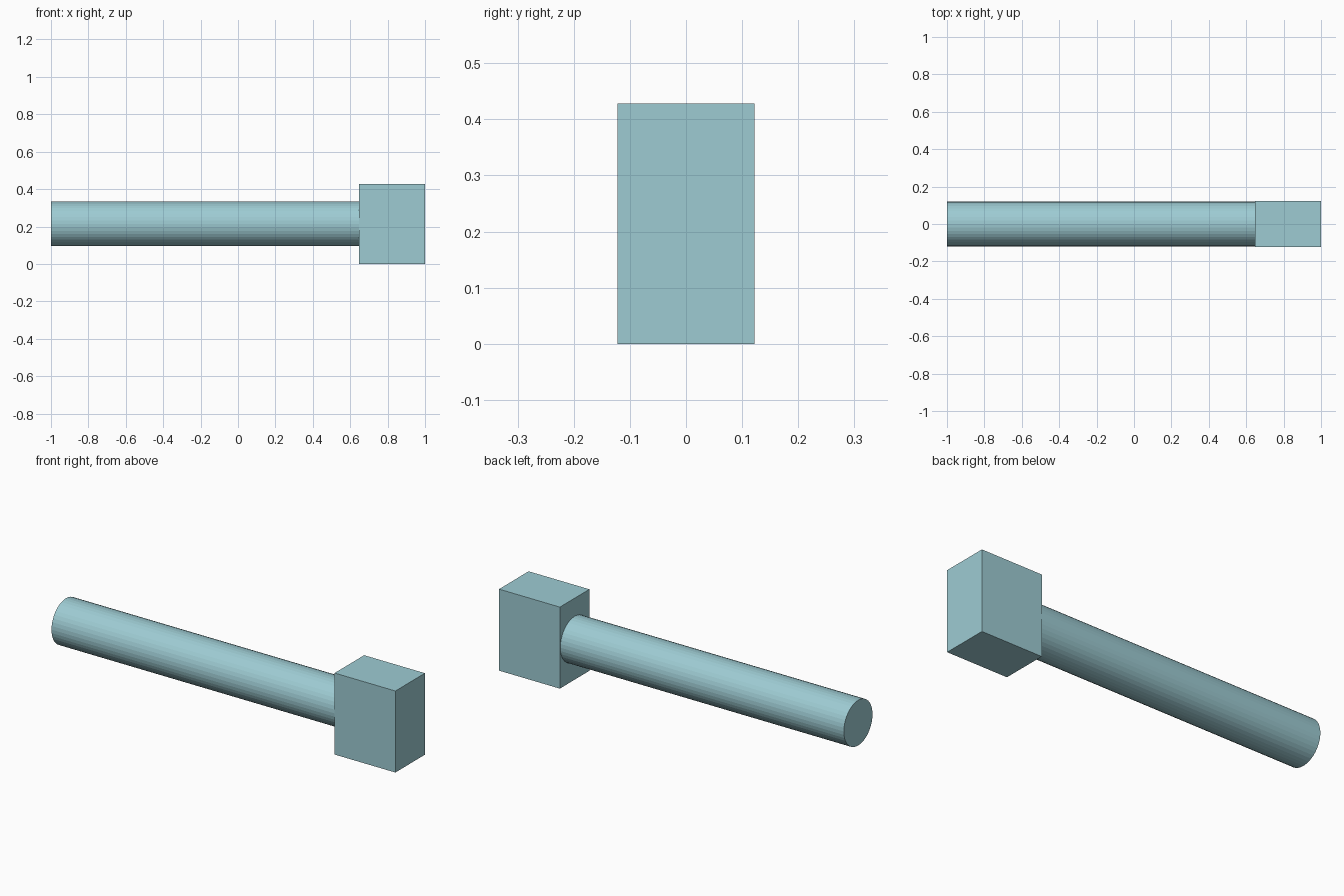
import bpy
import math

if "Cube" in bpy.data.objects:
    bpy.data.objects.remove(bpy.data.objects["Cube"])

# Single flat colour
mat = bpy.data.materials.new("pale teal")
mat.diffuse_color = (0.34, 0.60, 0.65, 1.0)
mat.use_nodes = True
mat.node_tree.nodes["Principled BSDF"].inputs["Base Color"].default_value = mat.diffuse_color

MID_Z = 0.214

# Hammer head: upright block at the right end
bpy.ops.mesh.primitive_cube_add(size=1, location=(0.8235, 0, MID_Z))
head = bpy.context.object
head.name = "head_block"
head.scale = (0.353, 0.245, 0.428)
head.data.materials.append(mat)

# Handle: faceted round bar running along x into the block
x0, x1 = -1.0, 0.65
bpy.ops.mesh.primitive_cylinder_add(
    vertices=40, radius=0.119, depth=x1 - x0,
    location=((x0 + x1) / 2, 0, MID_Z), rotation=(0, math.pi / 2, 0))
handle = bpy.context.object
handle.name = "handle_bar"
handle.data.materials.append(mat)
